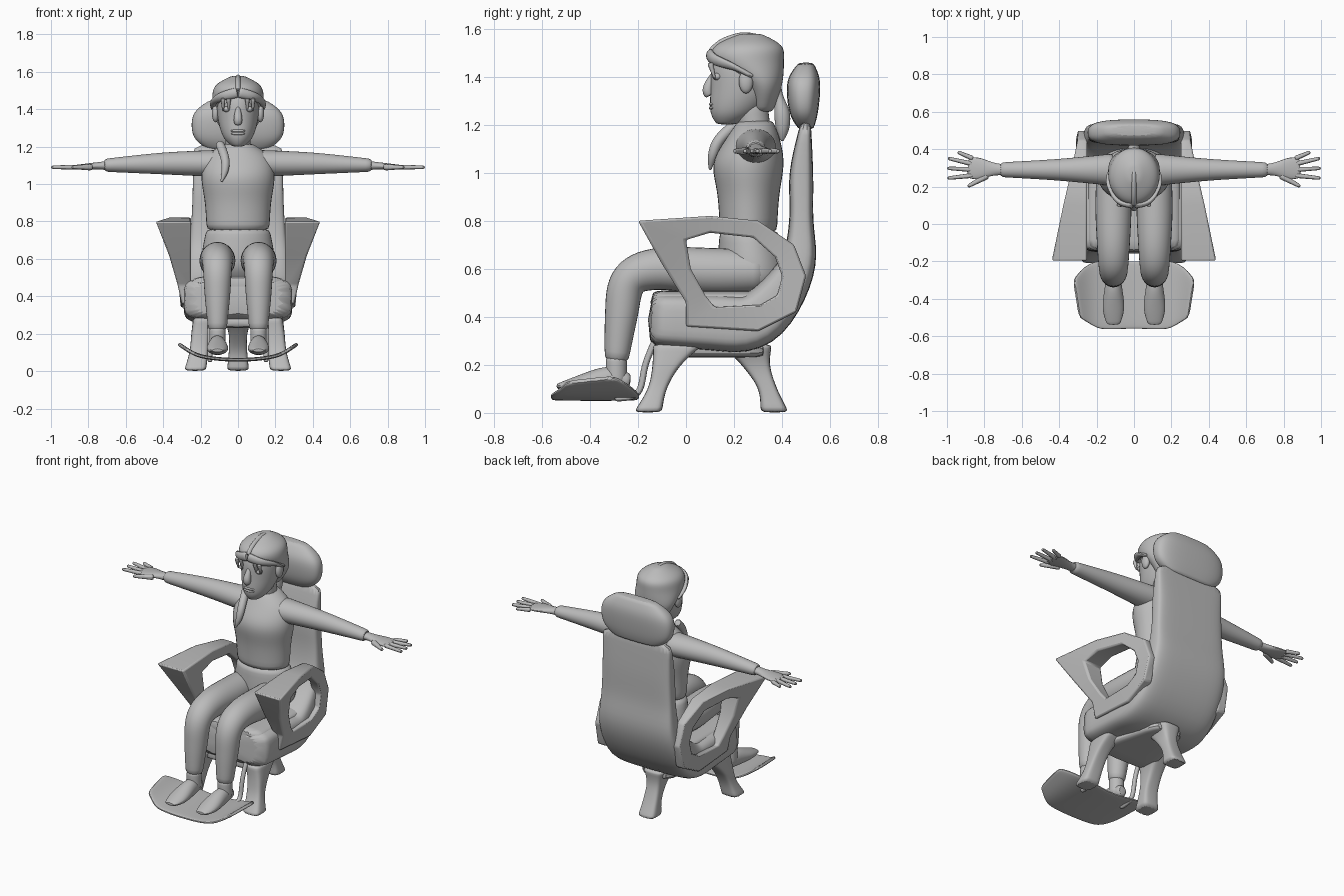
import bpy, bmesh, math
from mathutils import Vector

if "Cube" in bpy.data.objects:
    bpy.data.objects.remove(bpy.data.objects["Cube"], do_unlink=True)

grey_value = 0.5
grey = (grey_value, grey_value, grey_value, 1)
material = bpy.data.materials.new("plain grey")
material.use_nodes = True
material.diffuse_color = grey
material.node_tree.nodes["Principled BSDF"].inputs["Base Color"].default_value = grey

ACROSS = Vector((1, 0, 0))
FORWARD = Vector((0, 1, 0))
UP = Vector((0, 0, 1))


def finish(bm, name, paired=False, rounded=False, bevel=0):
    """Turn a bmesh into a smooth-shaded object, optionally mirrored to the other side."""
    bmesh.ops.recalc_face_normals(bm, faces=bm.faces[:])
    mesh = bpy.data.meshes.new(name)
    bm.to_mesh(mesh)
    bm.free()
    mesh.materials.append(material)
    part = bpy.data.objects.new(name, mesh)
    bpy.context.collection.objects.link(part)
    if paired:
        mirror = part.modifiers.new("mirror", 'MIRROR')
        mirror.use_mirror_merge = False
    if bevel:
        edge = part.modifiers.new("bevel", 'BEVEL')
        edge.width = bevel
        edge.segments = 2
    if rounded:
        smooth = part.modifiers.new("subdivision", 'SUBSURF')
        smooth.levels = smooth.render_levels = 1
    bpy.ops.object.select_all(action='DESELECT')
    part.select_set(True)
    bpy.context.view_layer.objects.active = part
    bpy.ops.object.shade_smooth_by_angle(angle=math.radians(40))


def along(keys, fraction):
    """Smooth curve through evenly spaced keys, which may be numbers or vectors."""
    last = len(keys) - 1
    place = fraction * last
    i = min(int(place), last - 1)
    t = place - i
    a, b, c, d = (keys[max(0, min(j, last))] for j in range(i - 1, i + 3))
    bend = (2 * a - 5 * b + 4 * c - d) * t + (3 * b - a - 3 * c + d) * t * t
    return b + (c - a + bend) * t / 2


def signed_power(value, exponent):
    return math.copysign(abs(value) ** exponent, value)


def sweep(name, path, width, depth=None, x=0, side=ACROSS, level=False,
          square=2, sides=14, steps=10, paired=False):
    """Sweep a rounded section along a path; two-number points lie in the plane at x."""
    points = [Vector(p) if len(p) == 3 else Vector((x, *p)) for p in path]
    depth = depth or width
    centres = [along(points, i / steps) for i in range(steps + 1)]
    bm = bmesh.new()
    rings = []
    for i, centre in enumerate(centres):
        ahead = UP if level else (centres[min(i + 1, steps)] - centres[max(i - 1, 0)]).normalized()
        across = (side - ahead * ahead.dot(side)).normalized()
        out = ahead.cross(across)
        w, d = along(width, i / steps), along(depth, i / steps)
        ring = []
        for k in range(sides):
            angle = math.tau * (k + 0.5) / sides
            u = signed_power(math.cos(angle), 2 / square) * w
            v = signed_power(math.sin(angle), 2 / square) * d
            ring.append(bm.verts.new(centre + across * u + out * v))
        rings.append(ring)
    for low, high in zip(rings, rings[1:]):
        for k in range(sides):
            bm.faces.new((low[k - 1], low[k], high[k], high[k - 1]))
    bm.faces.new(rings[0])
    bm.faces.new(rings[-1])
    finish(bm, name, paired=paired, rounded=True)


def ball(name, centre, size, paired=False):
    bm = bmesh.new()
    bmesh.ops.create_uvsphere(bm, u_segments=16, v_segments=10, radius=1)
    bmesh.ops.scale(bm, vec=size, verts=bm.verts)
    bmesh.ops.translate(bm, vec=centre, verts=bm.verts)
    finish(bm, name, paired=paired)


def open_frame(name, outer, inner, inside):
    """Ring-shaped side frame whose outer face flares towards the top front."""
    bm = bmesh.new()
    rings = []
    for rim, hole in zip(outer, inner):
        corners = []
        for y, z in (rim, hole):
            flare = 0.31 + (0.4 - y) * (z - 0.4) * 0.55
            corners.append([(inside, y, z), (flare, y, z)])
        order = corners[0] + corners[1][::-1]
        rings.append([bm.verts.new(corner) for corner in order])
    for i, ring in enumerate(rings):
        before = rings[i - 1]
        for k in range(4):
            bm.faces.new((before[k - 1], before[k], ring[k], ring[k - 1]))
    finish(bm, name, paired=True, bevel=0.01)


# Chair shell, cushion and headrest
sweep("chair_shell",
      path=[(-.16, .39), (.1, .38), (.3, .39), (.46, .6), (.48, .8), (.48, 1), (.5, 1.22)],
      width=[.29, .29, .25, .24], depth=[.11, .12, .12, .08, .05, .05, .02],
      square=5, sides=24, steps=18)
sweep("seat_cushion", path=[(-.15, .46), (.36, .46)], width=[.25, .25], depth=[.05, .05],
      square=4, sides=20, steps=6)
sweep("headrest", path=[(.5, 1.18), (.49, 1.25), (.49, 1.38), (.5, 1.46)], level=True,
      width=[.15, .24, .24, .13], depth=[.03, .06, .07, .03], square=3, sides=20, steps=9)

# Armrests
open_frame("armrests", inside=.25,
           outer=[(-.2, .8), (.1, .82), (.3, .8), (.45, .7), (.5, .57),
                  (.46, .42), (.3, .34), (0, .36), (0, .46), (-.1, .62)],
           inner=[(0, .72), (.1, .75), (.28, .73), (.37, .65), (.4, .57),
                  (.38, .49), (.31, .45), (.12, .44), (.08, .49), (.02, .6)])

# Pedestal: hub, a pair of front legs and one rear leg
sweep("pedestal_hub", path=[(-.13, .26), (.34, .26)], width=[.22, .1], depth=[.03, .03],
      square=4, steps=4)
sweep("front_legs", path=[(.23, -.16, 0), (.21, -.12, .1), (.2, -.08, .2), (.18, -.03, .29)],
      width=[.06, .05, .05, .06], depth=[.06, .04, .06, .11], level=True,
      square=4, sides=16, paired=True)
sweep("rear_leg", path=[(.37, 0), (.34, .1), (.29, .2), (.25, .29)],
      width=[.06, .05, .05, .08], depth=[.06, .04, .06, .11], level=True, square=4, sides=16)

# Curved footrest on two rods
sweep("footrest", path=[(-.31, -.4, .14), (-.2, -.38, .08), (0, -.38, .06), (.2, -.38, .08), (.31, -.4, .14)],
      width=[.1, .18, .18, .18, .1], depth=[.01, .01], side=FORWARD, square=5, sides=20, steps=16)
sweep("footrest_rods", path=[(-.3, .06), (-.2, .08), (-.17, .2), (-.13, .3)], width=[.015, .015],
      x=.15, sides=8, paired=True)

# Torso, hips and neck
sweep("shirt", path=[(.26, .74), (.26, .9), (.26, 1.04), (.28, 1.15), (.29, 1.22)], level=True,
      width=[.17, .18, .2, .17, .07], depth=[.12, .13, .15, .11, .07], sides=18, steps=12)
sweep("hips", path=[(.28, .49), (.28, .58), (.26, .77)], level=True,
      width=[.14, .2, .17], depth=[.1, .15, .12], sides=18, steps=8)
sweep("neck", path=[(.29, 1.14), (.27, 1.3)], level=True, width=[.07, .07], steps=4)

# Head and face
sweep("head", path=[(.17, 1.2), (.2, 1.25), (.24, 1.35), (.25, 1.47), (.25, 1.56)], level=True,
      width=[.03, .08, .11, .11, .04], depth=[.04, .1, .14, .14, .05], sides=18, steps=12)
sweep("nose", path=[(.12, 1.42), (.09, 1.35), (.1, 1.32)], width=[.01, .025, .02], sides=10, steps=5)
for height in (1.27, 1.285):
    ball("lip", centre=(0, .115, height), size=(.04, .02, .01))
ball("chin", centre=(0, .145, 1.23), size=(.04, .03, .025))
ball("eyes", centre=(.06, .13, 1.4), size=(.02, .02, .015), paired=True)
ball("ears", centre=(.12, .25, 1.38), size=(.02, .03, .05), paired=True)

# Hair: cap, crown ridge, fringe, tail and front braid
sweep("hair_cap", path=[(.32, 1.25), (.32, 1.36), (.26, 1.46), (.26, 1.53), (.27, 1.58)], level=True,
      width=[.06, .13, .14, .12, .03], depth=[.04, .08, .15, .14, .04], sides=20, steps=14)
sweep("crown_ridge", path=[(.1, 1.5), (.16, 1.55), (.28, 1.57), (.39, 1.47)], width=[.015, .015], sides=8)
sweep("fringe", path=[(0, .1, 1.49), (.08, .12, 1.47), (.13, .2, 1.44), (.13, .28, 1.4)],
      width=[.02, .01], depth=[.03, .015], side=FORWARD, sides=10, paired=True)
for x in (.05, .08):
    sweep("fringe_strands", path=[(.1, 1.46), (.12, 1.39)], x=x, width=[.015, .005],
          sides=8, steps=4, paired=True)
sweep("hair_tail", path=[(.37, 1.37), (.4, 1.25), (.4, 1.13)], width=[.03, .02, .035, .03, .005], sides=10)
sweep("front_braid", path=[(-.1, .23, 1.22), (-.07, .14, 1.14), (-.07, .11, 1.07), (-.09, .1, 1.01)],
      width=[.025, .025, .02, .005], sides=10)

# Arms and hands
sweep("arms", path=[(.1, .29, 1.11), (.4, .29, 1.11), (.72, .29, 1.1)],
      width=[.09, .06, .04], depth=[.075, .06, .035], side=FORWARD, steps=12, paired=True)
sweep("palms", path=[(.69, .29, 1.1), (.89, .3, 1.09)], width=[.03, .035, .06, .055],
      depth=[.025, .01], side=FORWARD, steps=8, paired=True)
for finger in range(4):
    spread = .4 - .17 * finger
    length = .14 if finger else .09
    root = Vector((.86, .35 - .03 * finger, 1.09))
    tip = root + length * Vector((math.cos(spread), math.sin(spread), 0))
    sweep("fingers", path=[root, tip], width=[.015, .01], sides=8, steps=5, side=FORWARD, paired=True)
sweep("thumbs", path=[(.78, .26, 1.09), (.89, .2, 1.09)], width=[.02, .01],
      side=FORWARD, sides=8, steps=5, paired=True)

# Legs and feet
sweep("trouser_legs", path=[(.33, .59), (.1, .59), (-.12, .6), (-.24, .55), (-.27, .4), (-.29, .21)], x=.11,
      width=[.09, .1, .09, .08, .07, .05], steps=18, paired=True)
sweep("ankles", path=[(-.29, .24), (-.29, .12)], x=.11, width=[.045, .045], steps=4, paired=True)
sweep("feet", path=[(-.23, .13), (-.32, .14), (-.45, .12), (-.54, .11)], x=.11,
      width=[.03, .045, .06, .035], depth=[.03, .055, .035, .01], paired=True)
